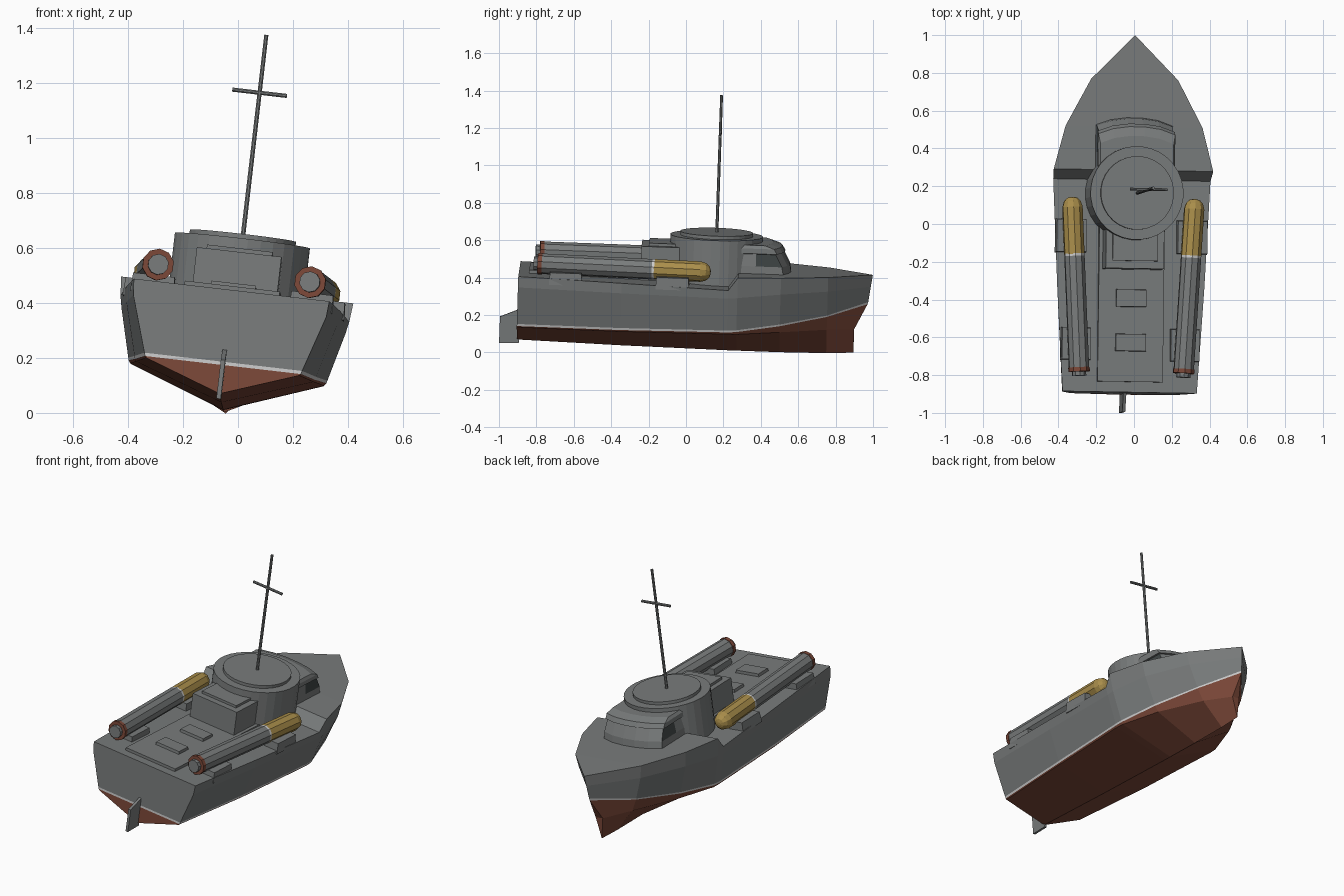
import bpy, bmesh, math
from mathutils import Matrix, Vector

if "Cube" in bpy.data.objects:
    bpy.data.objects.remove(bpy.data.objects["Cube"])

# The whole boat is rolled, pitched and slightly yawed
POSE = (Matrix.Translation((-0.057, 0.0, 0.020)) @ Matrix.Rotation(math.radians(-1), 4, 'Z')
        @ Matrix.Rotation(math.radians(6.6), 4, 'Y') @ Matrix.Rotation(math.radians(-2.1), 4, 'X'))


def mat(name, rgb):
    m = bpy.data.materials.new(name)
    m.diffuse_color = (*rgb, 1)
    m.use_nodes = True
    m.node_tree.nodes["Principled BSDF"].inputs["Base Color"].default_value = m.diffuse_color
    return m


GREY = mat("grey", (0.19, 0.20, 0.20))
RED = mat("red", (0.20, 0.065, 0.04))
WHITE = mat("white", (0.6, 0.6, 0.58))
YELLOW = mat("yellow", (0.40, 0.27, 0.07))
GLASS = mat("glass", (0.05, 0.06, 0.06))


def finish(bm, name, mats=(GREY,)):
    bmesh.ops.remove_doubles(bm, verts=bm.verts, dist=1e-5)
    bmesh.ops.recalc_face_normals(bm, faces=bm.faces)
    me = bpy.data.meshes.new(name)
    bm.to_mesh(me)
    bm.free()
    for m in mats:
        me.materials.append(m)
    ob = bpy.data.objects.new(name, me)
    bpy.context.collection.objects.link(ob)
    ob.matrix_world = POSE
    return ob


def loft(name, rings, mats=(GREY,), pick=lambda level, i: 0):
    """Skin closed rings of points, capped at both ends."""
    bm = bmesh.new()
    vs = [[bm.verts.new(p) for p in r] for r in rings]
    n = len(rings[0])
    for k in range(len(vs) - 1):
        for i in range(n):
            j = (i + 1) % n
            bm.faces.new((vs[k][i], vs[k][j], vs[k + 1][j], vs[k + 1][i])).material_index = pick(k, i)
    bm.faces.new(vs[0]).material_index = pick(0, 0)
    bm.faces.new(vs[-1]).material_index = pick(len(vs) - 2, 0)
    return finish(bm, name, mats)


def block(name, x0, x1, y0, y1, z0, z1, inset=0.0):
    def ring(z, d):
        return [(x0 + d, y0 + d, z), (x1 - d, y0 + d, z), (x1 - d, y1 - d, z), (x0 + d, y1 - d, z)]
    return loft(name, [ring(z0, 0), ring(z1, inset)])


def lathe(name, start, end, profile, sides, mats=(GREY,), pick=lambda k, i: 0):
    """Turn (distance, radius) pairs around the line start-end."""
    start, axis = Vector(start), (Vector(end) - Vector(start)).normalized()
    q = axis.to_track_quat('Z', 'Y')
    rings = [[start + q @ Vector((r * math.cos(t), r * math.sin(t), d))
              for t in [2 * math.pi * (i + 0.5) / sides for i in range(sides)]] for d, r in profile]
    return loft(name, rings, mats, pick)


# Hull: half sections from keel to deck edge (keel, bilge, waterline, stripe, knuckle, deck)
def section(b, keel, bilge, water, knuckle, deck):
    t = 0.055
    stripe = [water[i] + (knuckle[i] - water[i]) * t for i in (0, 1)]
    return [(a, b, c) for a, c in ((0, keel), bilge, water, stripe, knuckle, deck)]


stations = [
    section(-0.905, 0.017, (0.280, 0.116), (0.285, 0.122), (0.353, 0.338), (0.358, 0.397)),
    section(-0.35, 0.006, (0.325, 0.118), (0.330, 0.126), (0.385, 0.330), (0.392, 0.385)),
    section(0.22, 0.0, (0.355, 0.128), (0.362, 0.138), (0.410, 0.325), (0.419, 0.370)),
    section(0.27, 0.0, (0.352, 0.128), (0.360, 0.141), (0.410, 0.330), (0.425, 0.440)),
    section(0.50, 0.0, (0.270, 0.138), (0.290, 0.173), (0.350, 0.350), (0.365, 0.440)),
    section(0.75, 0.004, (0.130, 0.145), (0.165, 0.218), (0.217, 0.360), (0.232, 0.438)),
    [(0, 0.895, 0.012), (0.025, 0.895, 0.14), (0, 0.962, 0.275), (0, 0.965, 0.287),
     (0, 0.976, 0.37), (0, 0.985, 0.434)],
]
STRIP = [1, 1, 2, 0, 0]
bm = bmesh.new()
right = [[bm.verts.new(p) for p in s] for s in stations]
left = [[bm.verts.new((-p[0], p[1], p[2])) for p in s] for s in stations]
for k in range(len(stations) - 1):
    for side in (left, right):
        for i in range(5):
            f = bm.faces.new((side[k][i], side[k][i + 1], side[k + 1][i + 1], side[k + 1][i]))
            f.material_index = STRIP[i]
    bm.faces.new((left[k][5], right[k][5], right[k + 1][5], left[k + 1][5]))
for k in (0, -1):  # transom and stem
    for i in range(5):
        f = bm.faces.new((left[k][i], right[k][i], right[k][i + 1], left[k][i + 1]))
        f.material_index = STRIP[i]
bmesh.ops.remove_doubles(bm, verts=bm.verts, dist=1e-5)
bmesh.ops.dissolve_degenerate(bm, edges=bm.edges, dist=1e-5)
finish(bm, "hull", (GREY, RED, WHITE))


# Wheelhouse with curved front and window band
def house(z, w, f, s):
    half = [(w, 0.10), (w, s), (w, f - 0.04), (w * 0.62, f - 0.012), (w * 0.2, f)]
    return [(x, y, z) for x, y in half] + [(-x, y, z) for x, y in reversed(half)]


loft("wheelhouse", [house(0.37, 0.205, 0.560, 0.36), house(0.480, 0.203, 0.540, 0.36),
                    house(0.545, 0.196, 0.505, 0.36), house(0.548, 0.205, 0.512, 0.36),
                    house(0.575, 0.205, 0.495, 0.36), house(0.592, 0.195, 0.445, 0.34)],
     (GREY, GLASS), lambda k, i: 1 if k == 1 and i in (1, 7) else 0)

# Round bridge tub, its raised lid and the mast
lathe("bridge_tub", (0, 0.143, 0.36), (0, 0.143, 1), [(0, 0.248), (0.256, 0.248)], 32)
lathe("bridge_lid", (0, 0.143, 0.61), (0, 0.143, 1), [(0, 0.195), (0.024, 0.195)], 32)
lathe("mast", (0, 0.143, 0.62), (0, 0.143, 1.37), [(0, 0.009), (0.75, 0.008)], 8)
lathe("mast_crossbar", (-0.1, 0.143, 1.158), (0.1, 0.143, 1.158), [(0, 0.008), (0.2, 0.008)], 8)

# Aft deckhouse, deck trunk and hatches
block("deckhouse", -0.155, 0.155, -0.255, 0.05, 0.37, 0.560)
block("deckhouse_lid", -0.12, 0.12, -0.215, 0.0, 0.55, 0.575)
block("deck_trunk", -0.174, 0.174, -0.85, 0.05, 0.36, 0.413)
for n, y in enumerate((-0.69, -0.455)):
    block(f"hatch_{n}", -0.083, 0.083, y, y + 0.095, 0.40, 0.430, 0.003)

# Torpedo tubes with torpedoes and cradles, mirrored
for s, side in ((-1, "left"), (1, "right")):
    a, b = Vector((s * 0.277, -0.825, 0.462)), Vector((s * 0.327, 0.12, 0.455))
    lathe(f"tube_{side}", a, b, [(0, 0.038), (0.022, 0.038), (0.022, 0.058), (0.045, 0.058),
                                 (0.045, 0.055), (0.635, 0.055), (0.648, 0.055)], 10,
          (GREY, RED, WHITE), lambda k, i: {1: 1, 2: 1, 3: 1, 5: 2}.get(k, 0))
    lathe(f"torpedo_{side}", a, b, [(0.645, 0.055), (0.895, 0.055), (0.925, 0.046),
                                    (0.943, 0.028), (0.948, 0.010)], 10, (YELLOW,))
    for part, y0, y1, x0, x1 in (("aft", -0.74, -0.565, 0.21, 0.37), ("front", -0.17, 0.01, 0.24, 0.405)):
        xs = sorted((s * x0, s * x1))
        block(f"cradle_{part}_{side}", *xs, y0, y1, 0.36, 0.425, 0.004)

# Rudder
loft("rudder", [[(x, -0.895, 0.0), (x, -0.895, 0.182), (x, -1.0, 0.137), (x, -1.0, -0.005)]
                for x in (-0.008, 0.008)])
